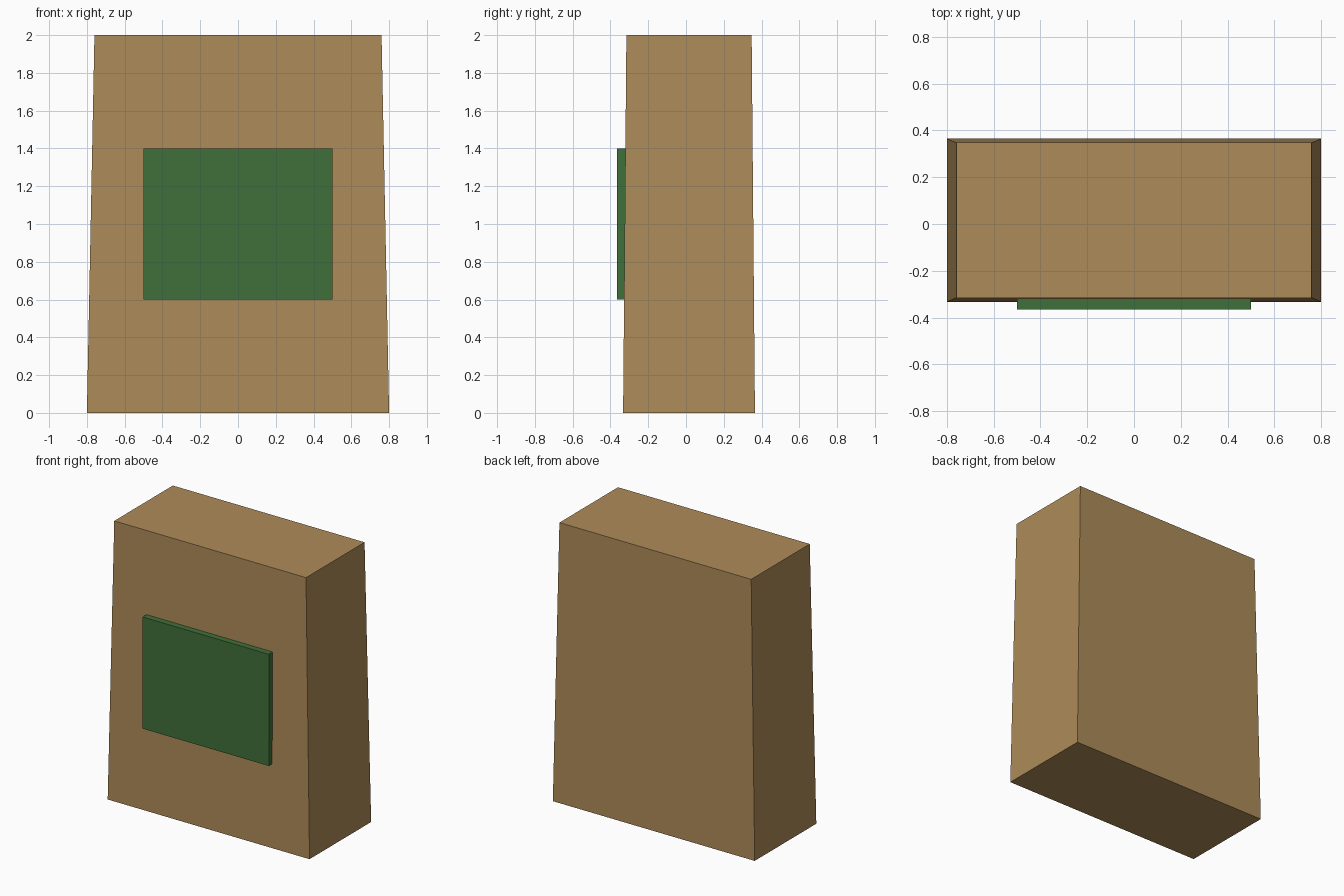
import bpy, bmesh

if "Cube" in bpy.data.objects:
    bpy.data.objects.remove(bpy.data.objects["Cube"])


def material(name, rgb):
    m = bpy.data.materials.new(name)
    m.diffuse_color = (*rgb, 1.0)
    m.use_nodes = True
    m.node_tree.nodes["Principled BSDF"].inputs["Base Color"].default_value = m.diffuse_color
    return m


def box(name, size, centre, mat, taper=1.0):
    """Box of a given size; the top face is scaled by taper."""
    bm = bmesh.new()
    bmesh.ops.create_cube(bm, size=1.0)
    for v in bm.verts:
        k = taper if v.co.z > 0 else 1.0
        v.co.x *= size[0] * k
        v.co.y *= size[1] * k
        v.co.z *= size[2]
    mesh = bpy.data.meshes.new(name)
    bm.to_mesh(mesh)
    bm.free()
    mesh.materials.append(mat)
    ob = bpy.data.objects.new(name, mesh)
    ob.location = centre
    bpy.context.collection.objects.link(ob)
    return ob


tan = material("tan", (0.42, 0.26, 0.10))
green = material("green", (0.051, 0.162, 0.042))

# Slightly tapered slab
box("body", (1.6, 0.698, 2.0), (0, 0.016, 1.0), tan, taper=0.95)

# Raised panel on the front, its back sunk slightly into the slab
box("front_panel", (1.0, 0.045, 0.8), (0, -0.3425, 1.0), green)
